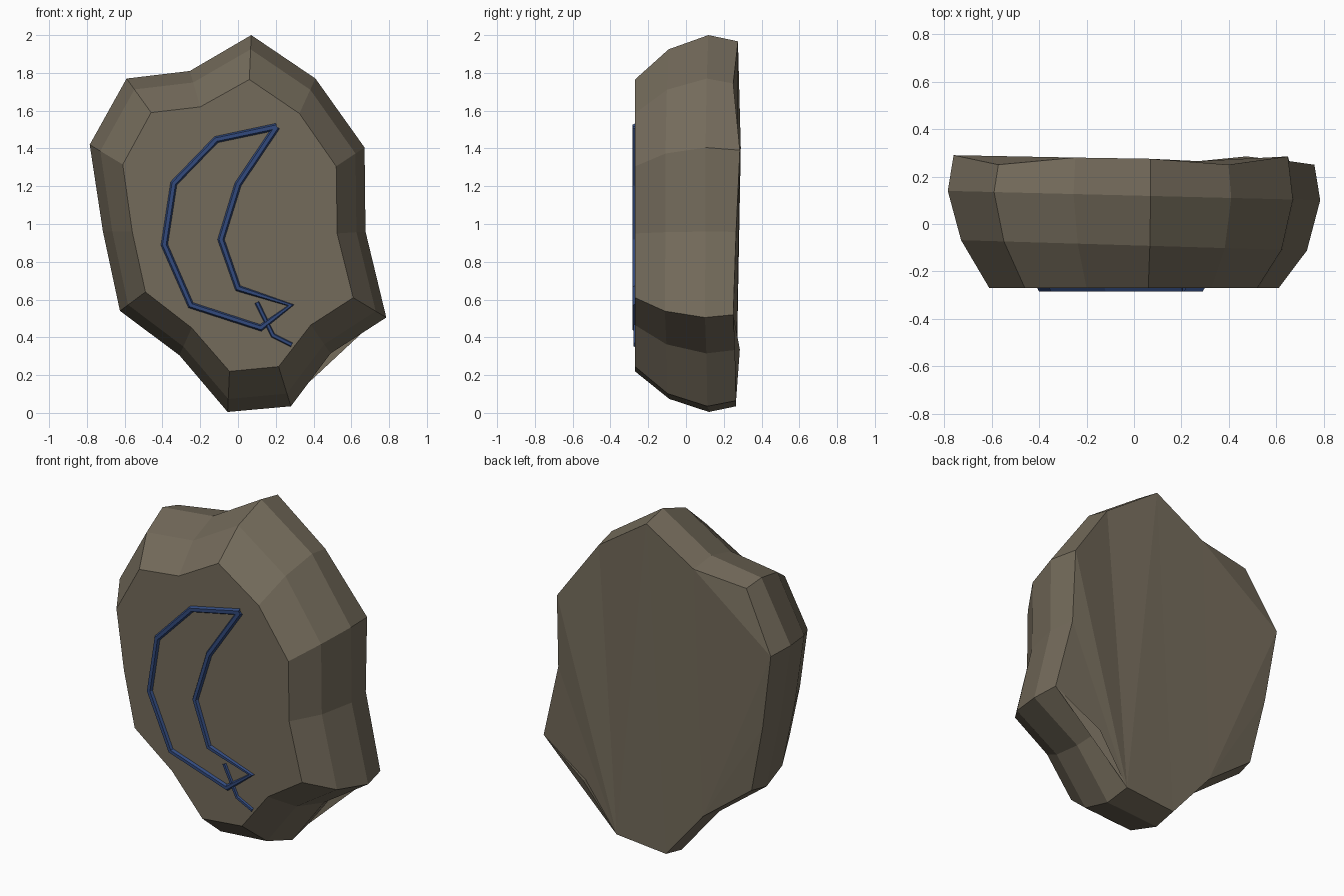
import bpy, bmesh, math

if "Cube" in bpy.data.objects:
    bpy.data.objects.remove(bpy.data.objects["Cube"])

def material(name, rgb):
    m = bpy.data.materials.new(name)
    m.diffuse_color = (*rgb, 1)
    m.use_nodes = True
    m.node_tree.nodes["Principled BSDF"].inputs["Base Color"].default_value = m.diffuse_color
    return m

stone_mat = material("grey brown stone", (0.175, 0.148, 0.105))
blue_mat = material("blue inlay", (0.032, 0.068, 0.205))

# Stone outlines (x, z), clockwise from the top: widest ring and front face
outer = [(.07, 2), (.41, 1.77), (.67, 1.405), (.675, .96), (.785, .505), (.49, .315), (.28, .035),
         (-.055, .005), (-.31, .305), (-.625, .54), (-.715, .96), (-.785, 1.42), (-.59, 1.77), (-.255, 1.81)]
front = [(.06, 1.765), (.325, 1.585), (.52, 1.305), (.525, .95), (.61, .61), (.385, .465), (.215, .245),
         (-.045, .22), (-.245, .45), (-.49, .64), (-.56, .96), (-.61, 1.315), (-.46, 1.59), (-.20, 1.62)]
back_y = [.275, .25, .285, .265, .25, .285, .265, .265, .27, .25, .27, .29, .25, .28]
n = len(outer)

# Stone body: four rings bridged, flat front, slightly uneven back
bm = bmesh.new()
rings = []
for k, t in enumerate((0, .68, 1, .86)):
    ring = []
    for i in range(n):
        (fx, fz), (ox, oz) = front[i], outer[i]
        x, z = fx + (ox - fx) * t, fz + (oz - fz) * t
        y = (-.27, -.09 - .03 * x, .12 - .025 * x, back_y[i])[k]
        ring.append(bm.verts.new((x, y, z)))
    rings.append(ring)
for a, b in zip(rings, rings[1:]):
    for i in range(n):
        j = (i + 1) % n
        bm.faces.new((a[i], a[j], b[j], b[i]))
bm.faces.new(rings[0])
back = bm.faces.new(rings[-1][::-1])
bmesh.ops.triangulate(bm, faces=[back], ngon_method='BEAUTY')
bmesh.ops.recalc_face_normals(bm, faces=bm.faces)
mesh = bpy.data.meshes.new("stone")
bm.to_mesh(mesh)
bm.free()
mesh.materials.append(stone_mat)
bpy.context.collection.objects.link(bpy.data.objects.new("stone", mesh))

# Inlaid blue lines: faceted tubes half sunk in the front face
def inlay(name, pts, radius, y):
    c = bpy.data.curves.new(name, 'CURVE')
    c.dimensions = '3D'
    c.twist_mode = 'Z_UP'
    c.fill_mode = 'FULL'
    c.bevel_depth = radius
    c.bevel_resolution = 1
    c.use_fill_caps = True
    s = c.splines.new('POLY')
    s.points.add(len(pts) - 1)
    for p, (x, z) in zip(s.points, pts):
        p.co = (x, z, 0, 1)
    s.use_smooth = False
    c.materials.append(blue_mat)
    ob = bpy.data.objects.new(name, c)
    ob.location.y = y
    ob.rotation_euler.x = math.pi / 2
    bpy.context.collection.objects.link(ob)
    bpy.ops.object.select_all(action='DESELECT')
    ob.select_set(True)
    bpy.context.view_layer.objects.active = ob
    bpy.ops.object.convert(target='MESH')

inlay("crescent_line", [(.205, 1.515), (-.115, 1.447), (-.34, 1.215), (-.39, .89), (-.25, .57), (.12, .45),
                        (.28, .57), (0, .66), (-.09, .918), (0, 1.21), (.205, 1.515)], .02, -.267)
inlay("tail_line", [(.10, .585), (.185, .41), (.285, .36)], .014, -.267)
